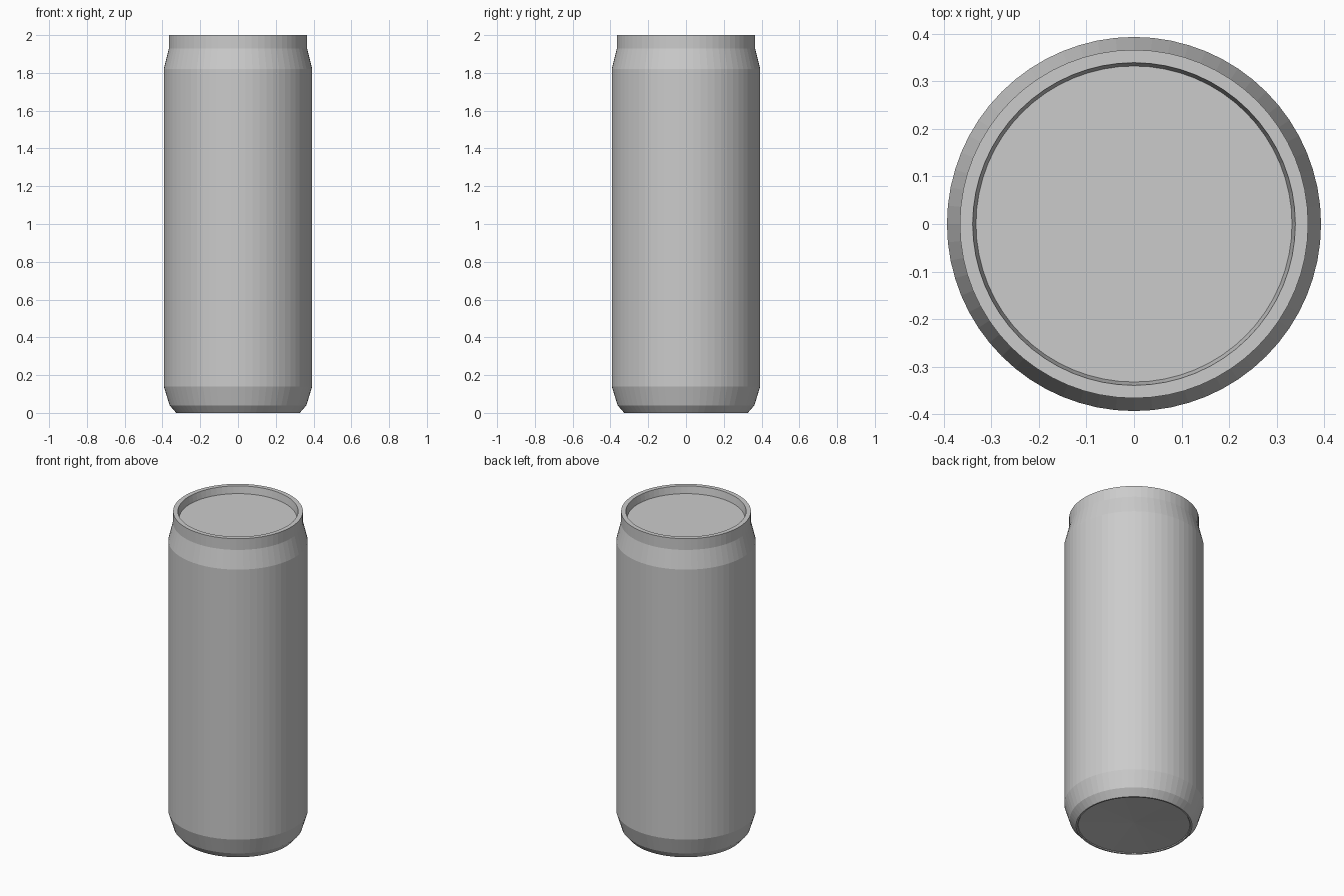
import bpy
import bmesh
import math

cube = bpy.data.objects.get("Cube")
if cube:
    bpy.data.objects.remove(cube, do_unlink=True)

SEGMENTS = 64

grey = bpy.data.materials.new("light_grey_metal")
grey.use_nodes = True
colour = (0.6, 0.6, 0.6, 1)
grey.diffuse_color = colour
grey.node_tree.nodes["Principled BSDF"].inputs["Base Color"].default_value = colour

# Profile from the underside centre, up the wall, over the rim to the lid centre
profile = [
    (0, 0.02), (0.315, 0.005), (0.318, 0), (0.327, 0),   # underside and foot
    (0.362, 0.04), (0.393, 0.14),                        # lower taper
    (0.393, 1.82), (0.366, 1.93),                        # wall and shoulder
    (0.366, 2), (0.339, 2),                              # neck and rim
    (0.332, 1.955), (0, 1.955),                          # recessed lid
]

# Revolve the profile into one closed can
bm = bmesh.new()
verts = [bm.verts.new((r, 0, z)) for r, z in profile]
edges = [bm.edges.new(pair) for pair in zip(verts, verts[1:])]
bmesh.ops.spin(bm, geom=verts + edges, cent=(0, 0, 0), axis=(0, 0, 1),
               angle=math.tau, steps=SEGMENTS, use_merge=True)
bmesh.ops.remove_doubles(bm, verts=bm.verts[:], dist=0.0005)
bmesh.ops.recalc_face_normals(bm, faces=bm.faces[:])

mesh = bpy.data.meshes.new("can_body")
bm.to_mesh(mesh)
bm.free()
mesh.materials.append(grey)
can = bpy.data.objects.new("can_body", mesh)
bpy.context.collection.objects.link(can)
